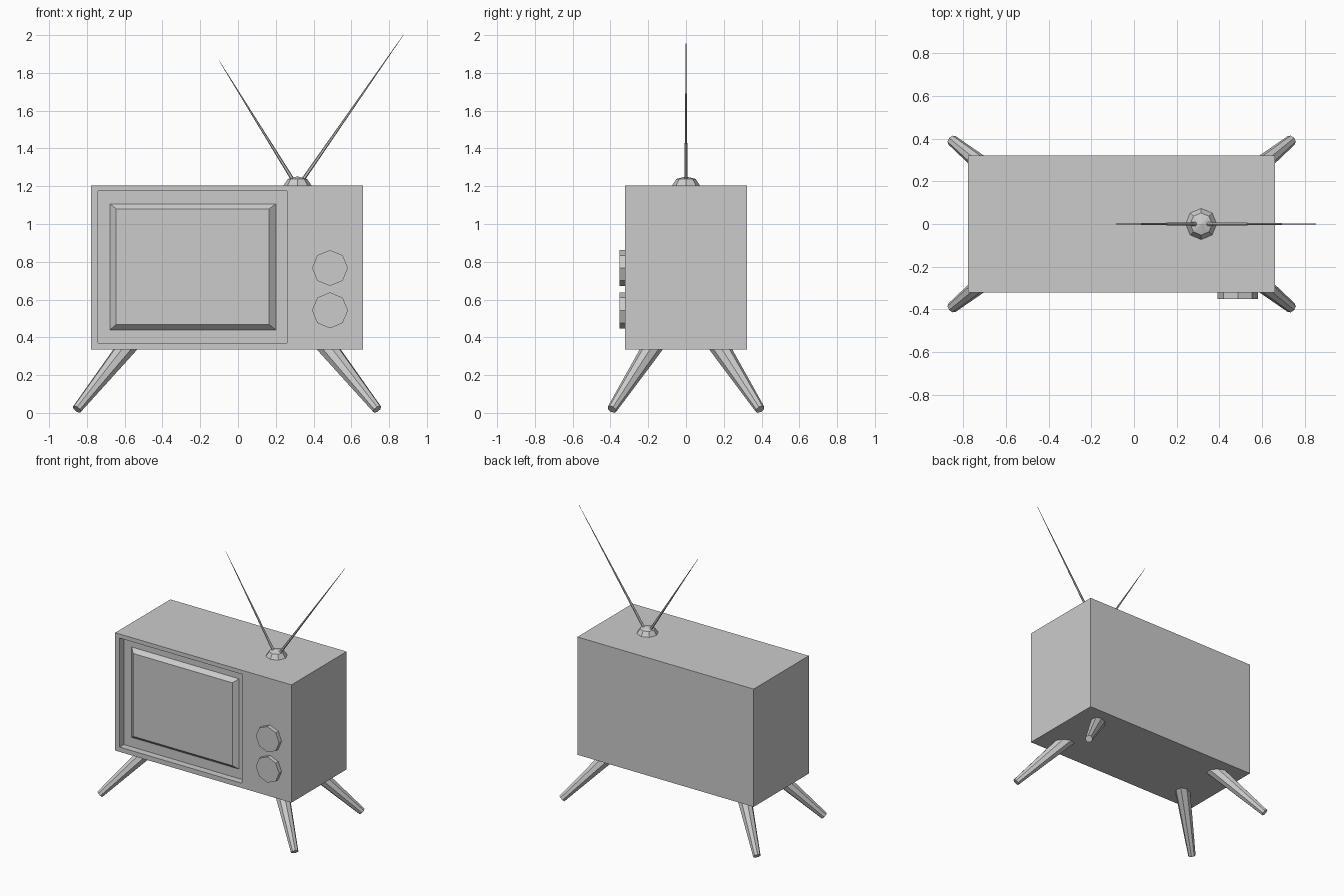
import bpy, bmesh, math
from mathutils import Vector

if "Cube" in bpy.data.objects:
    bpy.data.objects.remove(bpy.data.objects["Cube"])

CX = -0.058          # cabinet centre line
HX, HY = 0.72, 0.322 # cabinet half sizes
Z0, Z1 = 0.335, 1.205


def finish(bm, name):
    bmesh.ops.recalc_face_normals(bm, faces=bm.faces)
    me = bpy.data.meshes.new(name)
    bm.to_mesh(me)
    bm.free()
    ob = bpy.data.objects.new(name, me)
    bpy.context.collection.objects.link(ob)
    return ob


def rod(name, p, q, r1, r2, sides, spin=0.0):
    """Tapered cylinder from p to q."""
    p, q = Vector(p), Vector(q)
    bpy.ops.mesh.primitive_cone_add(vertices=sides, radius1=r1, radius2=r2,
                                    depth=(q - p).length, location=(p + q) / 2)
    ob = bpy.context.object
    ob.name = name
    ob.rotation_mode = 'QUATERNION'
    ob.rotation_quaternion = (q - p).to_track_quat('Z', 'Y')
    if spin:
        for v in ob.data.vertices:
            x, y = v.co.x, v.co.y
            v.co.x = x * math.cos(spin) - y * math.sin(spin)
            v.co.y = x * math.sin(spin) + y * math.cos(spin)
    return ob


# Cabinet with recessed bezel and raised bevelled screen in the front face
bm = bmesh.new()
bmesh.ops.create_cube(bm, size=1)
for v in bm.verts:
    v.co = (CX + v.co.x * 2 * HX, v.co.y * 2 * HY, (Z0 + Z1) / 2 + v.co.z * (Z1 - Z0))
bm.normal_update()
front = min(bm.faces, key=lambda f: f.calc_center_median().y)

# each step: x min, x max, z min, z max, y
steps = [(-0.742, 0.26, 0.37, 1.175, -HY),         # recess rim
         (-0.742, 0.26, 0.37, 1.175, -HY + 0.05),  # recess floor
         (-0.678, 0.20, 0.44, 1.107, -HY + 0.05),  # screen foot
         (-0.645, 0.165, 0.468, 1.08, -HY + 0.02)] # screen face
for x0, x1, z0, z1, y in steps:
    bmesh.ops.inset_individual(bm, faces=[front], thickness=0.01)
    c = front.calc_center_median()
    for v in front.verts:
        v.co = (x0 if v.co.x < c.x else x1, y, z0 if v.co.z < c.z else z1)
finish(bm, "cabinet")

# Control knobs
for name, z in (("upper_knob", 0.767), ("lower_knob", 0.543)):
    rod(name, (0.487, -HY + 0.01, z), (0.487, -0.352, z), 0.095, 0.095, 8)

# Splayed tapered legs
for sx, side in ((-1, "left"), (1, "right")):
    for sy, end in ((-1, "front"), (1, "back")):
        foot = Vector((CX + sx * 0.795, sy * 0.392, 0.019))
        hip = Vector((CX + sx * 0.542, sy * 0.187, 0.335))
        top = foot + (hip - foot) * 1.14
        rod(f"{end}_{side}_leg", foot, top, 0.026, 0.055, 8)

# Low dome for the aerial
bm = bmesh.new()
bmesh.ops.create_uvsphere(bm, u_segments=8, v_segments=4, radius=1)
bmesh.ops.bisect_plane(bm, geom=bm.verts[:] + bm.edges[:] + bm.faces[:],
                       plane_co=(0, 0, 0), plane_no=(0, 0, 1), clear_inner=True)
for v in bm.verts:
    v.co = (0.315 + v.co.x * 0.073, v.co.y * 0.073, Z1 + v.co.z * 0.047)
finish(bm, "aerial_base")

# Aerial rods
rod("right_aerial", (0.335, 0, 1.222), (0.875, 0, 2.0), 0.010, 0.001, 6)
rod("left_aerial", (0.298, 0, 1.222), (-0.10, 0, 1.865), 0.010, 0.001, 6)
